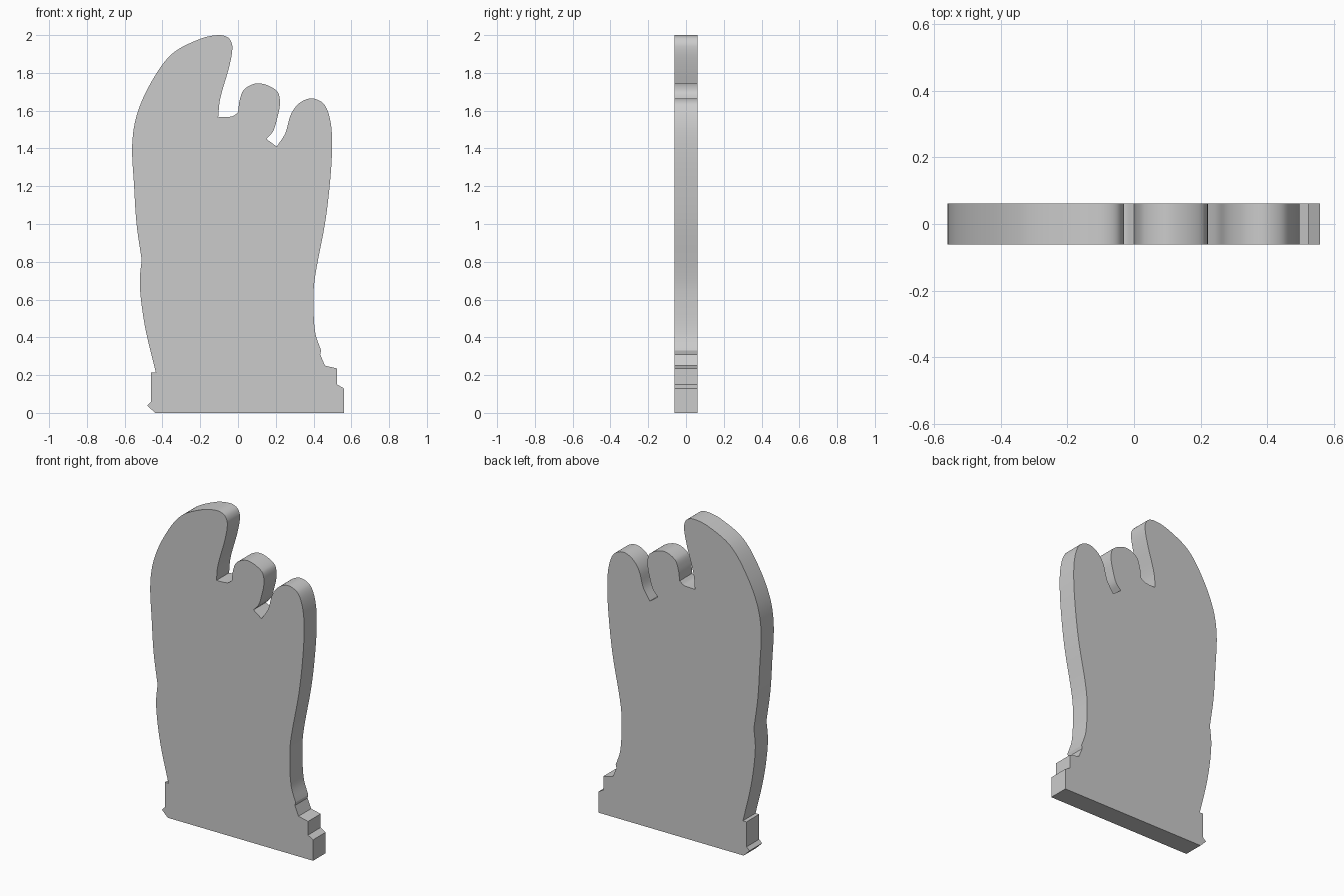
import bpy, bmesh, math
from mathutils import Vector

if "Cube" in bpy.data.objects:
    bpy.data.objects.remove(bpy.data.objects["Cube"])

HALF_DEPTH = 0.062

def smooth_run(coords, steps=7):
    """Smooth curve through the points of one run; runs meet at sharp corners."""
    p = [Vector(c) for c in coords]
    tangents = []
    for i in range(len(p)):
        a, b = p[max(i - 1, 0)], p[min(i + 1, len(p) - 1)]
        length = (p[i] - a).length + (b - p[i]).length
        tangents.append((b - a) / length)
    out = []
    for i in range(len(p) - 1):
        d = (p[i + 1] - p[i]).length
        for k in range(steps):
            t = k / steps
            out.append(p[i] * (2*t**3 - 3*t**2 + 1) + tangents[i] * d * (t**3 - 2*t**2 + t)
                       + p[i + 1] * (3*t**2 - 2*t**3) + tangents[i + 1] * d * (t**3 - t**2))
    return out + [p[-1]]

# stepped base, right side
base_right = [(0.56, 0), (0.56, 0.13), (0.525, 0.15), (0.525, 0.235), (0.46, 0.25), (0.435, 0.31)]
# right edge and outer lobe
outer_lobe = [(0.44, 0.33), (0.41, 0.42), (0.4, 0.55), (0.405, 0.7), (0.46, 1.0), (0.485, 1.2),
              (0.498, 1.4), (0.49, 1.54), (0.455, 1.635), (0.39, 1.665), (0.325, 1.64),
              (0.28, 1.58), (0.25, 1.48), (0.205, 1.41)]
# middle lobe
middle_lobe = [(0.15, 1.45), (0.185, 1.49), (0.205, 1.55), (0.222, 1.64), (0.205, 1.705), (0.11, 1.745),
               (0.035, 1.715), (0.01, 1.66), (0, 1.59)]
# notch floor
notch = [(0, 1.59), (-0.03, 1.57), (-0.105, 1.565)]
# large lobe and upper left edge
large_lobe = [(-0.105, 1.565), (-0.095, 1.66), (-0.045, 1.84), (-0.03, 1.94), (-0.05, 1.985), (-0.1, 2.0),
              (-0.2, 1.98), (-0.35, 1.9), (-0.46, 1.75), (-0.535, 1.58), (-0.56, 1.42),
              (-0.55, 1.2), (-0.537, 1.0), (-0.51, 0.81)]
# lower left edge and base, left side
lower_left = [(-0.51, 0.81), (-0.52, 0.7), (-0.51, 0.57), (-0.485, 0.42), (-0.435, 0.215)]
base_left = [(-0.46, 0.215), (-0.46, 0.06), (-0.48, 0.04), (-0.44, 0)]

outline = [Vector(c) for c in base_right]
for run in (outer_lobe, middle_lobe, notch, large_lobe, lower_left):
    outline += smooth_run(run)
outline += [Vector(c) for c in base_left]
outline = [p for i, p in enumerate(outline) if (p - outline[i - 1]).length > 1e-4]

# plate: outline extruded from front to back
bm = bmesh.new()
face = bm.faces.new([bm.verts.new((p.x, -HALF_DEPTH, p.y)) for p in outline])
extruded = bmesh.ops.extrude_face_region(bm, geom=[face], use_keep_orig=True)
bmesh.ops.translate(bm, vec=(0, 2 * HALF_DEPTH, 0),
                    verts=[g for g in extruded["geom"] if isinstance(g, bmesh.types.BMVert)])
bmesh.ops.recalc_face_normals(bm, faces=bm.faces)
mesh = bpy.data.meshes.new("lobed_plate")
bm.to_mesh(mesh)
bm.free()

grey = bpy.data.materials.new("plain grey")
grey.diffuse_color = (0.6, 0.6, 0.6, 1)
grey.use_nodes = True
grey.node_tree.nodes["Principled BSDF"].inputs["Base Color"].default_value = grey.diffuse_color
mesh.materials.append(grey)
plate = bpy.data.objects.new("lobed_plate", mesh)
bpy.context.collection.objects.link(plate)
bpy.context.view_layer.objects.active = plate
plate.select_set(True)
bpy.ops.object.shade_smooth_by_angle(angle=math.radians(30))
